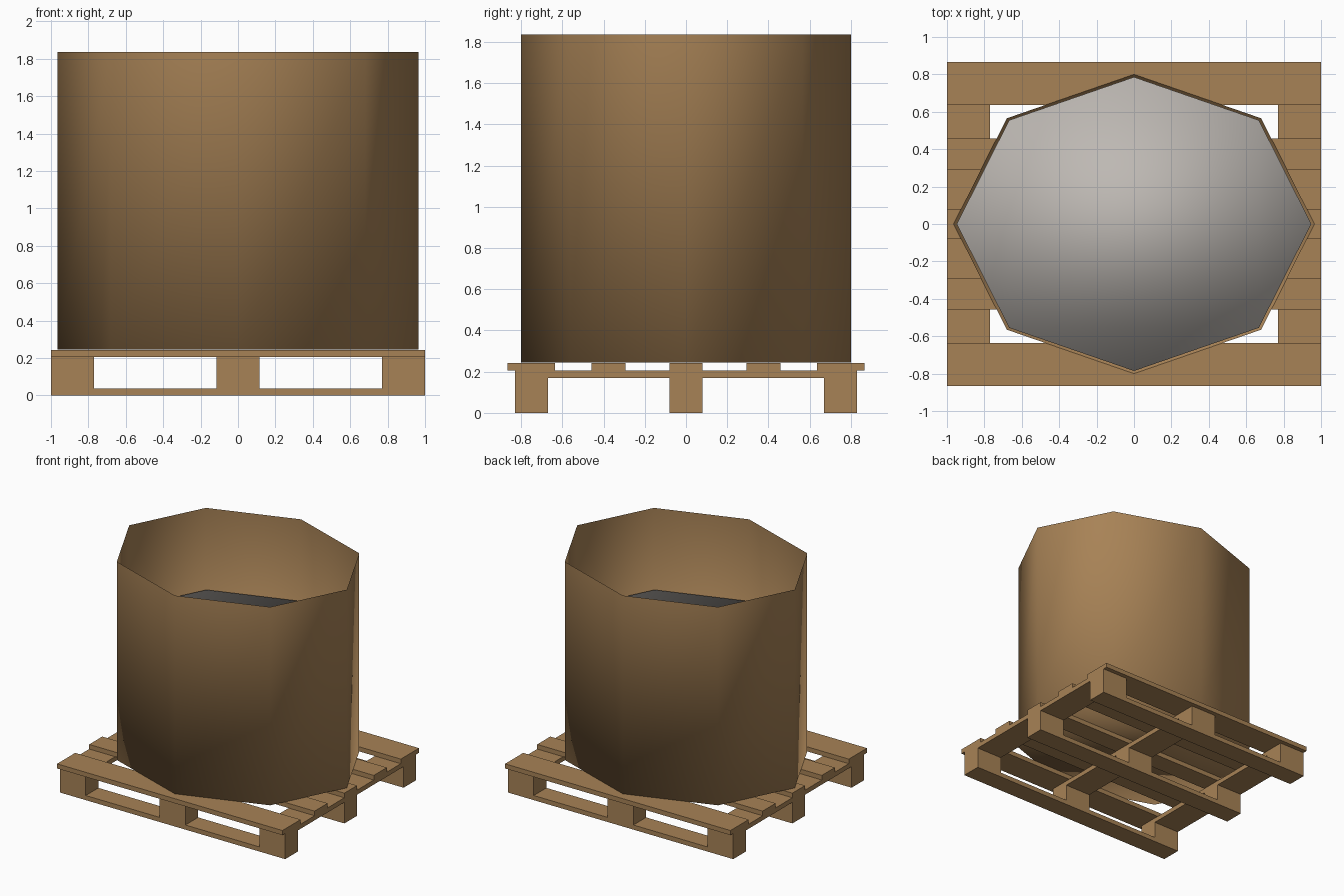
import bpy
import bmesh

if "Cube" in bpy.data.objects:
    bpy.data.objects.remove(bpy.data.objects["Cube"])


def material(name, rgb):
    mat = bpy.data.materials.new(name)
    mat.use_nodes = True
    mat.diffuse_color = (*rgb, 1)
    mat.node_tree.nodes["Principled BSDF"].inputs["Base Color"].default_value = (*rgb, 1)
    return mat


brown = material("cardboard_and_wood_brown", (0.39, 0.225, 0.093))
grey = material("contents_grey", (0.51, 0.48, 0.45))


def finish(name, bm, mat, smooth=False):
    bmesh.ops.recalc_face_normals(bm, faces=bm.faces[:])
    mesh = bpy.data.meshes.new(name)
    for face in bm.faces:
        face.smooth = smooth
    bm.to_mesh(mesh)
    bm.free()
    mesh.materials.append(mat)
    obj = bpy.data.objects.new(name, mesh)
    bpy.context.collection.objects.link(obj)
    return obj


def plank(name, x, y, z, width, depth, height):
    """Box centred on x, y with its underside at z."""
    bm = bmesh.new()
    bmesh.ops.create_cube(bm, size=1)
    bmesh.ops.scale(bm, vec=(width, depth, height), verts=bm.verts)
    bmesh.ops.translate(bm, vec=(x, y, z + height / 2), verts=bm.verts)
    return finish(name, bm, brown)


def octagon_tub(name, inset, bottom, top, mat, closed):
    """Smooth-shaded octagonal prism, optionally open at the top."""
    outline = [(0.965, 0), (0.68, 0.565), (0, 0.8), (-0.68, 0.565),
               (-0.965, 0), (-0.68, -0.565), (0, -0.8), (0.68, -0.565)]
    bm = bmesh.new()
    k = 1 - inset
    low, high = ([bm.verts.new((x * k, y * k, z)) for x, y in outline]
                 for z in (bottom, top))
    for i in range(len(outline)):
        j = (i + 1) % len(outline)
        bm.faces.new((low[i], low[j], high[j], high[i]))
    bm.faces.new(low[::-1])
    if closed:
        bm.faces.new(high)
    obj = finish(name, bm, mat, smooth=True)
    return obj


# Pallet: bottom runners, blocks, cross boards and deck boards
columns = {"right": -0.885, "middle": 0, "left": 0.885}
rows = {"front": -0.75, "centre": 0, "back": 0.75}
for row, y in rows.items():
    plank(f"{row}_runner", 0, y, 0, 2, 0.16, 0.037)
    for column, x in columns.items():
        plank(f"{row}_{column}_block", x, y, 0.037, 0.23, 0.16, 0.132)
for column, x in columns.items():
    plank(f"{column}_cross_board", x, 0, 0.169, 0.23, 1.66, 0.037)
deck = [(-0.75, 0.23), (-0.375, 0.165), (0, 0.16), (0.375, 0.165), (0.75, 0.23)]
for number, (y, depth) in enumerate(deck, 1):
    plank(f"deck_board_{number}", 0, y, 0.206, 2, depth, 0.037)

# Open cardboard bin and the contents filling its lower part
octagon_tub("cardboard_bin", 0, 0.245, 1.835, brown, closed=False)
octagon_tub("bin_contents", 0.018, 0.25, 1.185, grey, closed=True)
